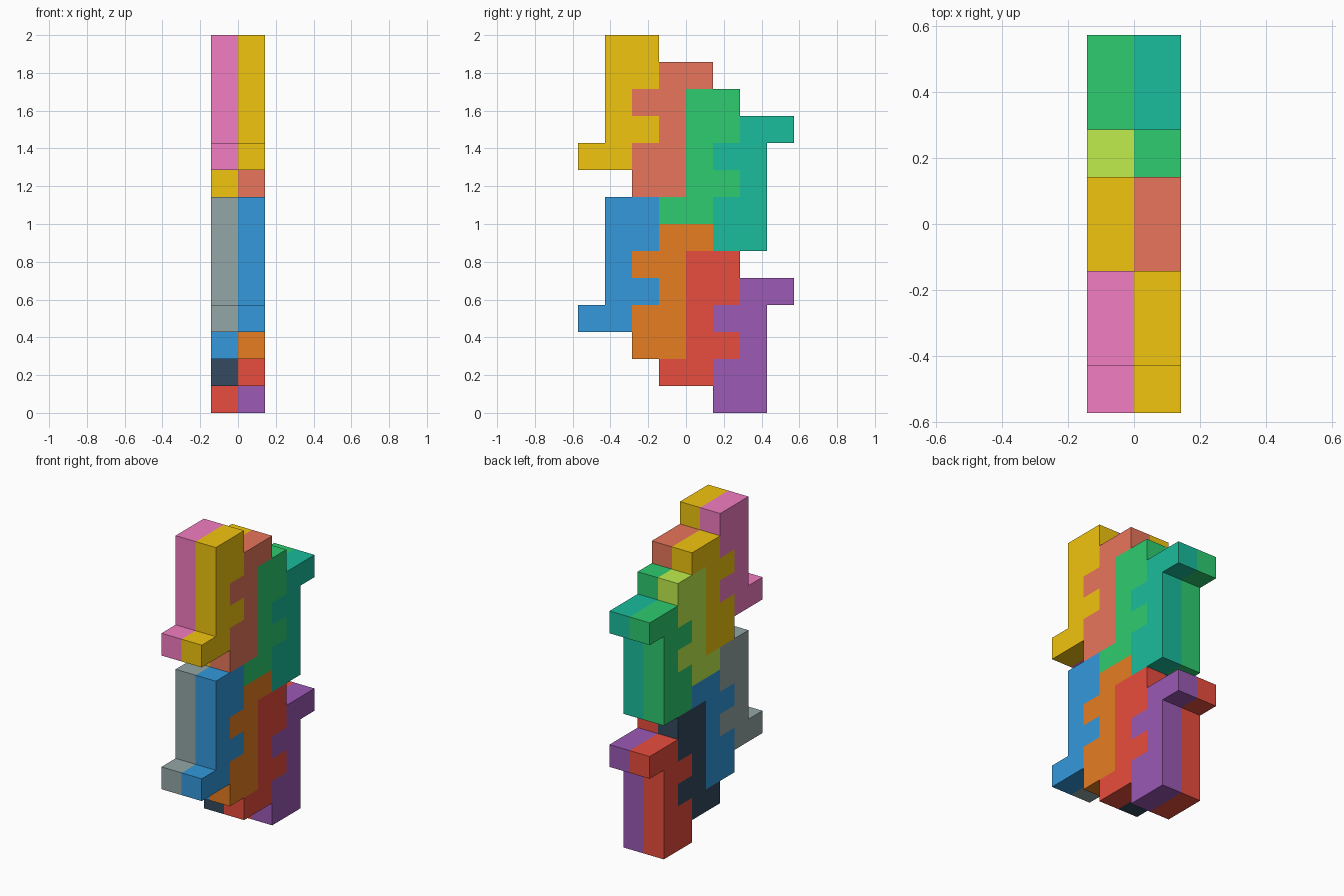
import bpy, bmesh

if "Cube" in bpy.data.objects:
    bpy.data.objects.remove(bpy.data.objects["Cube"])

U = 1 / 7  # one grid cell

# Hooked piece outline in (y, z) cells
OUTLINE = [(0, 0), (2, 0), (2, 1), (3, 1), (3, 2), (2, 2),
           (2, 3), (3, 3), (3, 5), (1, 5), (1, 1), (0, 1)]

# Display colours, converted to linear for the materials
COLORS = {
    "red": (0.91, 0.30, 0.24), "purple": (0.61, 0.35, 0.71),
    "blue": (0.20, 0.60, 0.86), "orange": (0.90, 0.49, 0.13),
    "green": (0.18, 0.80, 0.44), "teal": (0.10, 0.74, 0.61),
    "gold": (0.945, 0.77, 0.06), "coral": (0.91, 0.46, 0.36),
    "pink": (0.95, 0.49, 0.76), "lime": (0.75, 0.93, 0.30),
    "grey": (0.58, 0.65, 0.65), "slate": (0.20, 0.29, 0.37),
}


def linear(c):
    return c / 12.92 if c <= 0.04045 else ((c + 0.055) / 1.055) ** 2.4


MATS = {}
for name, rgb in COLORS.items():
    MATS[name] = bpy.data.materials.new(name)
    MATS[name].diffuse_color = (*map(linear, rgb), 1)


def piece(name, x, y, z, turned, color):
    """Extrude the outline one cell along x; turned = rotated half a turn."""
    bm = bmesh.new()
    pts = [(3 - a, 5 - b) if turned else (a, b) for a, b in OUTLINE]
    face = bm.faces.new([bm.verts.new((x * U, (y + a) * U, (z + b) * U))
                         for a, b in pts])
    new = bmesh.ops.extrude_face_region(bm, geom=[face])["geom"]
    bmesh.ops.translate(bm, vec=(U, 0, 0),
                        verts=[v for v in new if isinstance(v, bmesh.types.BMVert)])
    bmesh.ops.recalc_face_normals(bm, faces=bm.faces)
    me = bpy.data.meshes.new(name)
    bm.to_mesh(me)
    bm.free()
    me.materials.append(MATS[color])
    bpy.context.collection.objects.link(bpy.data.objects.new(name, me))


# Four interlocking places per row: y, z, turned
PLACES = [(-4, 3, False), (-2, 2, True), (-1, 1, False), (1, 0, True)]

# Rows: label, x cell, z shift, colours from front to back
ROWS = [
    ("lower_right", 0, 0, ("blue", "orange", "red", "purple")),
    ("lower_left", -1, 0, ("grey", "blue", "slate", "red")),
    ("upper_right", 0, 6, ("gold", "coral", "green", "teal")),
    ("upper_left", -1, 6, ("pink", "gold", "lime", "green")),
]
for label, x, dz, colors in ROWS:
    for i, ((y, z, turned), color) in enumerate(zip(PLACES, colors), 1):
        piece(f"{label}_tile_{i}", x, y, z + dz, turned, color)

for m in bpy.data.materials:
    if m.users and not m.is_grease_pencil:
        m.use_nodes = True
        m.node_tree.nodes["Principled BSDF"].inputs["Base Color"].default_value = m.diffuse_color
